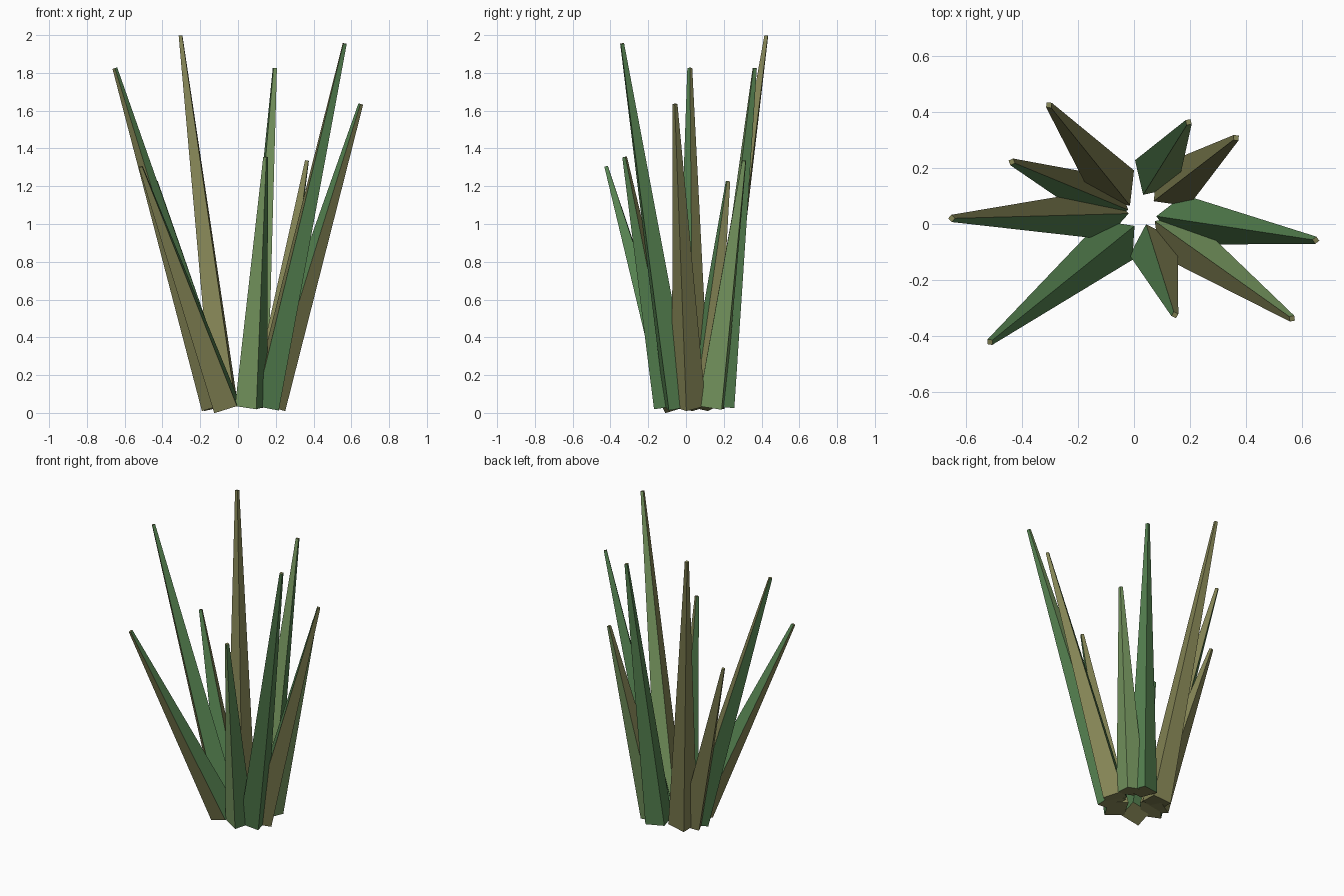
import bpy, bmesh
from mathutils import Vector

if "Cube" in bpy.data.objects:
    bpy.data.objects.remove(bpy.data.objects["Cube"])


def material(name, rgb):
    m = bpy.data.materials.new(name)
    m.diffuse_color = (*rgb, 1)
    m.use_nodes = True
    m.node_tree.nodes["Principled BSDF"].inputs["Base Color"].default_value = m.diffuse_color
    return m


MATS = [material("leaf_green", (0.09, 0.22, 0.08)),
        material("leaf_light", (0.19, 0.32, 0.12)),
        material("leaf_olive", (0.23, 0.23, 0.09))]
KEY = {"G": 0, "L": 1, "O": 2}
BASE_R, TIP_R, BASE_Z = 0.09, 0.013, 0.036


def blade(name, base, tip, colours):
    """Tapered square spike, one edge facing the middle of the clump."""
    a, b = Vector((*base, BASE_Z)), Vector(tip)
    axis = (b - a).normalized()
    side = Vector((0, 0, 1)).cross(axis).normalized()
    out = side.cross(axis)
    bm = bmesh.new()
    rings = []
    for centre, r in ((a, BASE_R), (b, TIP_R)):
        rings.append([bm.verts.new(centre + d * r) for d in (out, side, -out, -side)])
    lo, hi = rings
    for i in range(4):
        j = (i + 1) % 4
        bm.faces.new((lo[i], lo[j], hi[j], hi[i])).material_index = KEY[colours[i]]
    for cap in (lo, hi):
        bm.faces.new(cap).material_index = KEY["O"]
    bmesh.ops.recalc_face_normals(bm, faces=bm.faces)
    mesh = bpy.data.meshes.new(name)
    for m in MATS:
        mesh.materials.append(m)
    bm.to_mesh(mesh)
    bm.free()
    bpy.context.collection.objects.link(bpy.data.objects.new(name, mesh))


# Blades: base centre, tip, side colours (outer-left, inner-left, inner-right, outer-right)
BLADES = [
    ((-0.105, 0.035), (-0.652, 0.02, 1.825), "OGOG"),
    ((-0.100, 0.083), (-0.437, 0.222, 1.225), "OGOO"),
    ((-0.070, 0.135), (-0.304, 0.425, 1.997), "OOOO"),
    ((0.080, 0.180), (0.195, 0.364, 1.825), "GGLG"),
    ((0.140, 0.135), (0.365, 0.308, 1.335), "LOOL"),
    ((0.165, 0.015), (0.650, -0.058, 1.635), "OGGO"),
    ((0.145, -0.040), (0.565, -0.338, 1.955), "GLOG"),
    ((0.070, -0.085), (0.146, -0.325, 1.355), "GOGL"),
    ((-0.062, -0.058), (-0.515, -0.422, 1.303), "OGGO"),
]
for n, (base, tip, colours) in enumerate(BLADES, 1):
    blade(f"grass_blade_{n}", base, tip, colours)
